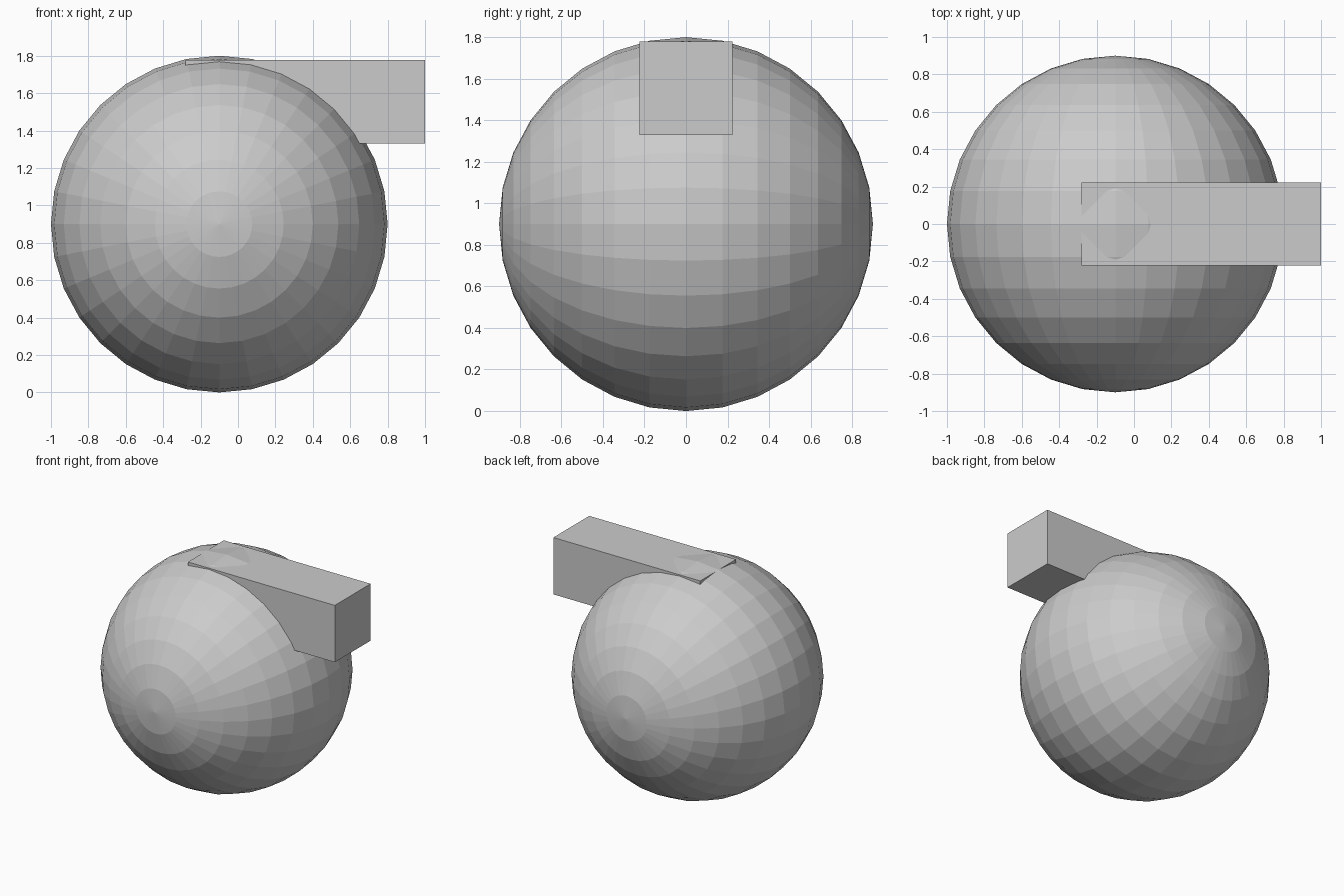
import bpy
import math

if "Cube" in bpy.data.objects:
    bpy.data.objects.remove(bpy.data.objects["Cube"])

# Round body: low-poly sphere with its poles facing front and back
bpy.ops.mesh.primitive_uv_sphere_add(
    segments=32, ring_count=16, radius=0.9,
    location=(-0.1, 0, 0.9), rotation=(math.radians(90), 0, 0))
body = bpy.context.object
body.name = "round_body"
bpy.ops.object.transform_apply(location=False, rotation=True, scale=True)

# Square outlet duct, tangent to the top and running out to the right
x0, x1 = -0.28, 1.0
z0, z1 = 1.33, 1.778
bpy.ops.mesh.primitive_cube_add(
    size=1, location=((x0 + x1) / 2, 0, (z0 + z1) / 2))
duct = bpy.context.object
duct.name = "outlet_duct"
duct.scale = (x1 - x0, 0.446, z1 - z0)
bpy.ops.object.transform_apply(location=False, rotation=False, scale=True)
